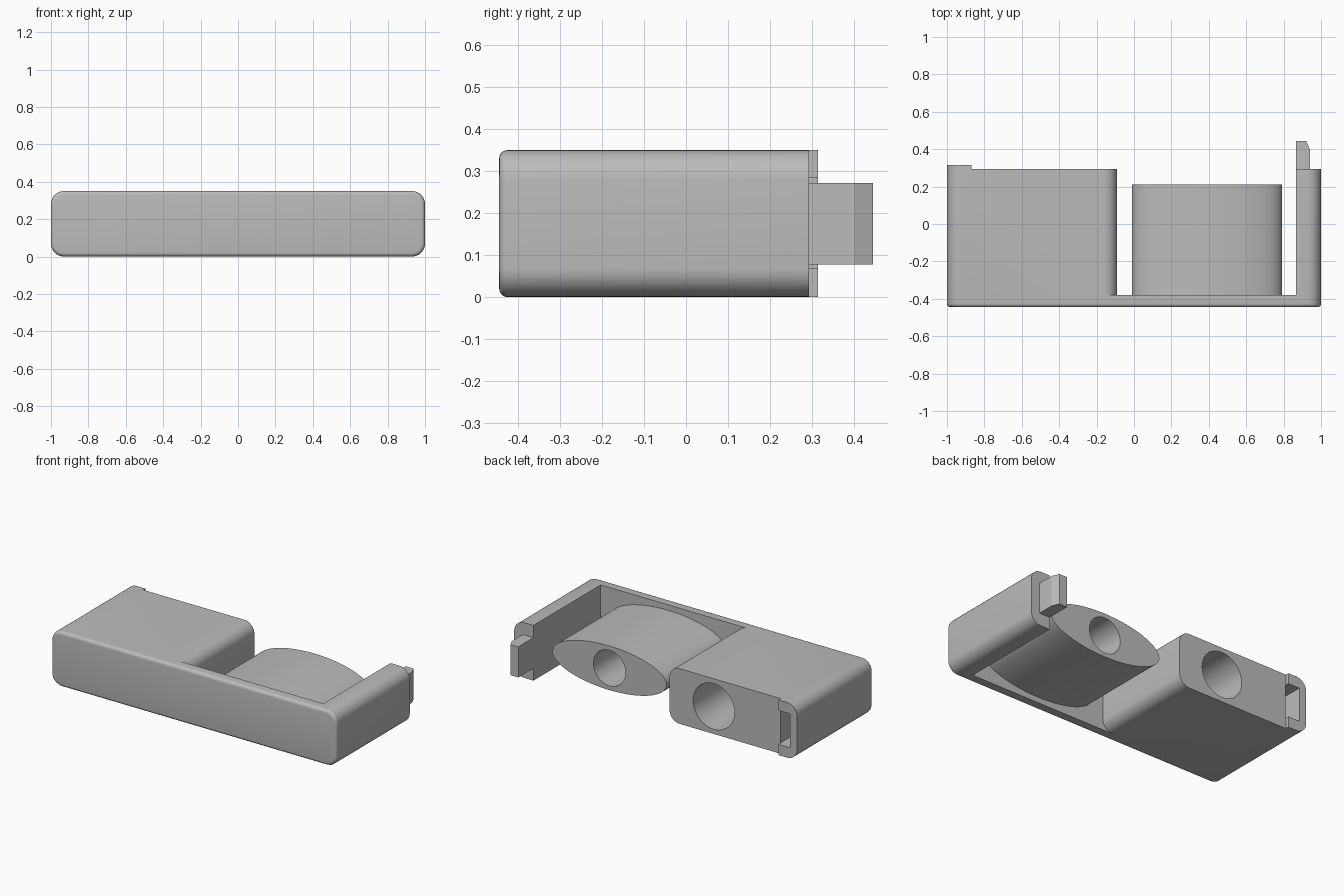
import bpy, bmesh
from math import cos, sin, pi, radians

default = bpy.data.objects.get("Cube")
if default:
    bpy.data.objects.remove(default, do_unlink=True)

grey = bpy.data.materials.new("plain grey")
grey.use_nodes = True
colour = (0.5, 0.5, 0.5, 1)
grey.diffuse_color = colour
grey.node_tree.nodes["Principled BSDF"].inputs["Base Color"].default_value = colour

H, R, MID = 0.35, 0.07, 0.175
FRONT, WALL, BACK, LIP = -0.445, -0.38, 0.293, 0.315


def arc(cx, cz, rx, rz, start, end, n):
    angles = [radians(start + (end - start) * i / n) for i in range(n + 1)]
    return [(cx + rx * cos(a), cz + rz * sin(a)) for a in angles]


def ellipse(cx, rx, rz, n=64):
    return arc(cx, MID, rx, rz, 0, 360, n)[:-1]


def rect(x0, x1, z0, z1):
    return [(x0, z0), (x1, z0), (x1, z1), (x0, z1)]


def prism(name, outline, y0, y1, front_bevel=0):
    """Extrude an x-z outline along y."""
    bm = bmesh.new()
    face = bm.faces.new([bm.verts.new((x, y0, z)) for x, z in outline])
    grown = bmesh.ops.extrude_face_region(bm, geom=[face], use_keep_orig=True)
    for v in grown["geom"]:
        if isinstance(v, bmesh.types.BMVert):
            v.co.y = y1
    bmesh.ops.recalc_face_normals(bm, faces=bm.faces[:])
    if front_bevel:
        rim = [e for e in bm.edges if all(abs(v.co.y - y0) < 1e-5 for v in e.verts)]
        bmesh.ops.bevel(bm, geom=rim, offset=front_bevel, segments=5,
                        profile=0.5, affect='EDGES')
    return finish(name, bm)


def finish(name, bm):
    mesh = bpy.data.meshes.new(name)
    bm.to_mesh(mesh)
    bm.free()
    mesh.materials.append(grey)
    obj = bpy.data.objects.new(name, mesh)
    bpy.context.collection.objects.link(obj)
    return obj


def activate(obj):
    bpy.ops.object.select_all(action='DESELECT')
    obj.select_set(True)
    bpy.context.view_layer.objects.active = obj


def cut(target, cutter):
    cutter.hide_render = True
    mod = target.modifiers.new("cut", 'BOOLEAN')
    mod.operation, mod.solver, mod.object = 'DIFFERENCE', 'EXACT', cutter
    activate(target)
    bpy.ops.object.modifier_apply(modifier=mod.name)
    bpy.data.objects.remove(cutter, do_unlink=True)


def smooth(obj):
    activate(obj)
    bpy.ops.object.shade_smooth_by_angle(angle=radians(30))


# Housing: rounded bar with a softened front rim
outline = (arc(1 - R, H - R, R, R, 0, 90, 8) + arc(R - 1, H - R, R, R, 90, 180, 8)
           + arc(R - 1, R, R, R, 180, 270, 8) + arc(1 - R, R, R, R, 270, 360, 8))
housing = prism("housing", outline, FRONT, LIP, 0.02)

# Open bay between the rounded block and the thin arm
inner = -0.09
bay = ([(0.865, -0.1), (0.865, H + 0.1), (inner - R, H + 0.1)]
       + arc(inner - R, H - R, R, R, 90, 0, 8)
       + arc(inner - R, R, R, R, 0, -90, 8) + [(inner - R, -0.1)])
cut(housing, prism("bay_cutter", bay, WALL, 0.6))

# Raised lip at the outer end, latch slot and round bore
cut(housing, prism("lip_cutter", rect(-0.87, 1.2, -0.1, H + 0.1), BACK, 0.6))
cut(housing, prism("slot_cutter", rect(-0.95, -0.868, 0.068, 0.283), 0.13, 0.6))
cut(housing, prism("bore_cutter", ellipse(-0.4, 0.145, 0.145), -0.25, 0.6))
smooth(housing)

# Oval boss with a round bore, standing on the front wall
boss = prism("oval_boss", ellipse(0.39, 0.4, 0.14, 96), WALL, 0.21)
cut(boss, prism("boss_bore_cutter", ellipse(0.39, 0.113, 0.113), -0.25, 0.6))
smooth(boss)

# Latch tab on the end of the arm, chamfered on its outer tip
bm = bmesh.new()
tip = [(0.865, BACK), (0.94, BACK), (0.94, 0.4), (0.92, 0.445), (0.865, 0.445)]
face = bm.faces.new([bm.verts.new((x, y, 0.078)) for x, y in tip])
grown = bmesh.ops.extrude_face_region(bm, geom=[face], use_keep_orig=True)
for v in grown["geom"]:
    if isinstance(v, bmesh.types.BMVert):
        v.co.z = 0.272
bmesh.ops.recalc_face_normals(bm, faces=bm.faces[:])
finish("latch_tab", bm)
